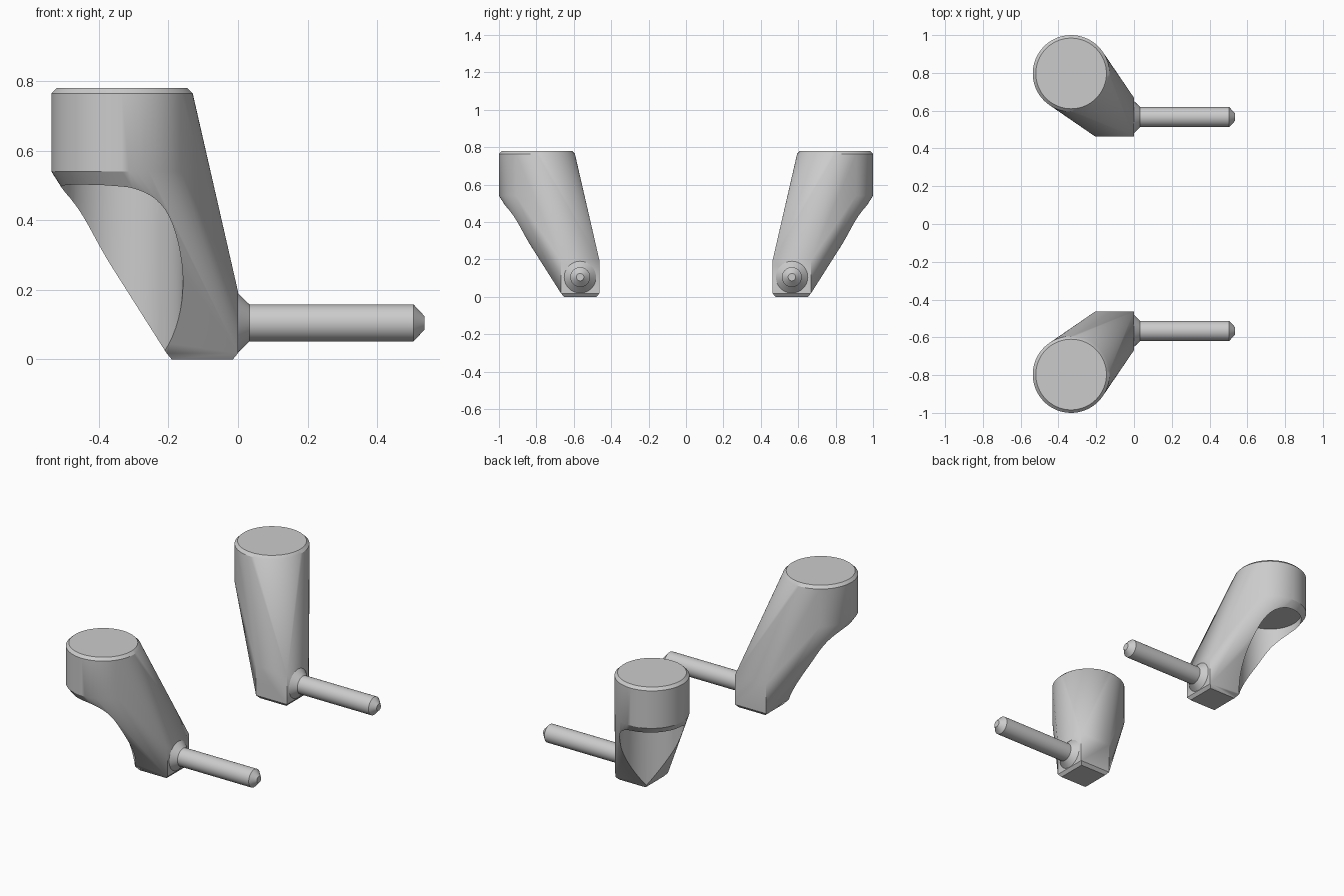
import bpy, bmesh, math
from mathutils import Matrix

if "Cube" in bpy.data.objects:
    bpy.data.objects.remove(bpy.data.objects["Cube"])

N = 64
CX, CY, R = -0.333, 0.797, 0.203      # upright cup axis and radius
PY, PZ = 0.566, 0.105                 # pin axis


def circle(r, z, y):
    return [(CX + r * math.cos(2 * math.pi * i / N),
             y + r * math.sin(2 * math.pi * i / N), z) for i in range(N)]


def square(inset, z, s):
    xs = (-0.205 + inset, -inset)
    ys = (0.463 + inset, 0.668 - inset)
    return [(x, s * y, z) for x in xs for y in ys]


def finish(ob, angle=30):
    bpy.ops.object.select_all(action='DESELECT')
    bpy.context.view_layer.objects.active = ob
    ob.select_set(True)
    for m in list(ob.modifiers):
        bpy.ops.object.modifier_apply(modifier=m.name)
    bpy.ops.object.shade_smooth_by_angle(angle=math.radians(angle))


def to_object(bm, name):
    bmesh.ops.recalc_face_normals(bm, faces=bm.faces[:])
    me = bpy.data.meshes.new(name)
    bm.to_mesh(me)
    bm.free()
    ob = bpy.data.objects.new(name, me)
    bpy.context.collection.objects.link(ob)
    return ob


def arm(s, side):
    # tapered body: hull of the round top and the chamfered square foot
    bm = bmesh.new()
    pts = (circle(R - 0.016, 0.78, s * CY) + circle(R, 0.764, s * CY)
           + circle(R, 0.54, s * CY) + square(0, 0.195, s)
           + square(0, 0.018, s) + square(0.015, 0, s))
    for p in pts:
        bm.verts.new(p)
    bmesh.ops.convex_hull(bm, input=bm.verts[:])
    loose = [v for v in bm.verts if not v.link_faces]
    bmesh.ops.delete(bm, geom=loose, context='VERTS')
    bmesh.ops.dissolve_limit(bm, angle_limit=0.002,
                             verts=bm.verts[:], edges=bm.edges[:])
    body = to_object(bm, "arm_body_" + side)

    # round channel hollowed upward from below
    bm = bmesh.new()
    z0, z1 = -0.1, 0.54
    bmesh.ops.create_cone(bm, cap_ends=True, segments=N, radius1=0.175,
                          radius2=0.175, depth=z1 - z0,
                          matrix=Matrix.Translation((CX, s * CY, (z0 + z1) / 2)))
    cutter = to_object(bm, "channel_cutter_" + side)
    mod = body.modifiers.new("channel", 'BOOLEAN')
    mod.operation = 'DIFFERENCE'
    mod.solver = 'EXACT'
    mod.object = cutter
    finish(body)
    bpy.data.objects.remove(cutter)


def pin(s, side):
    # lathed pin with flared collar and chamfered tip
    profile = [(-0.01, 0.085), (0, 0.085), (0.033, 0.053), (0.504, 0.053), (0.535, 0.02)]
    n = 48
    bm = bmesh.new()
    rings = [[bm.verts.new((x, s * PY + r * math.cos(2 * math.pi * i / n),
                            PZ + r * math.sin(2 * math.pi * i / n)))
              for i in range(n)] for x, r in profile]
    for a, b in zip(rings, rings[1:]):
        for i in range(n):
            j = (i + 1) % n
            bm.faces.new((a[i], a[j], b[j], b[i]))
    bm.faces.new(rings[0])
    bm.faces.new(rings[-1])
    finish(to_object(bm, "pin_" + side))


for s, side in ((-1, "front"), (1, "back")):
    arm(s, side)
    pin(s, side)
